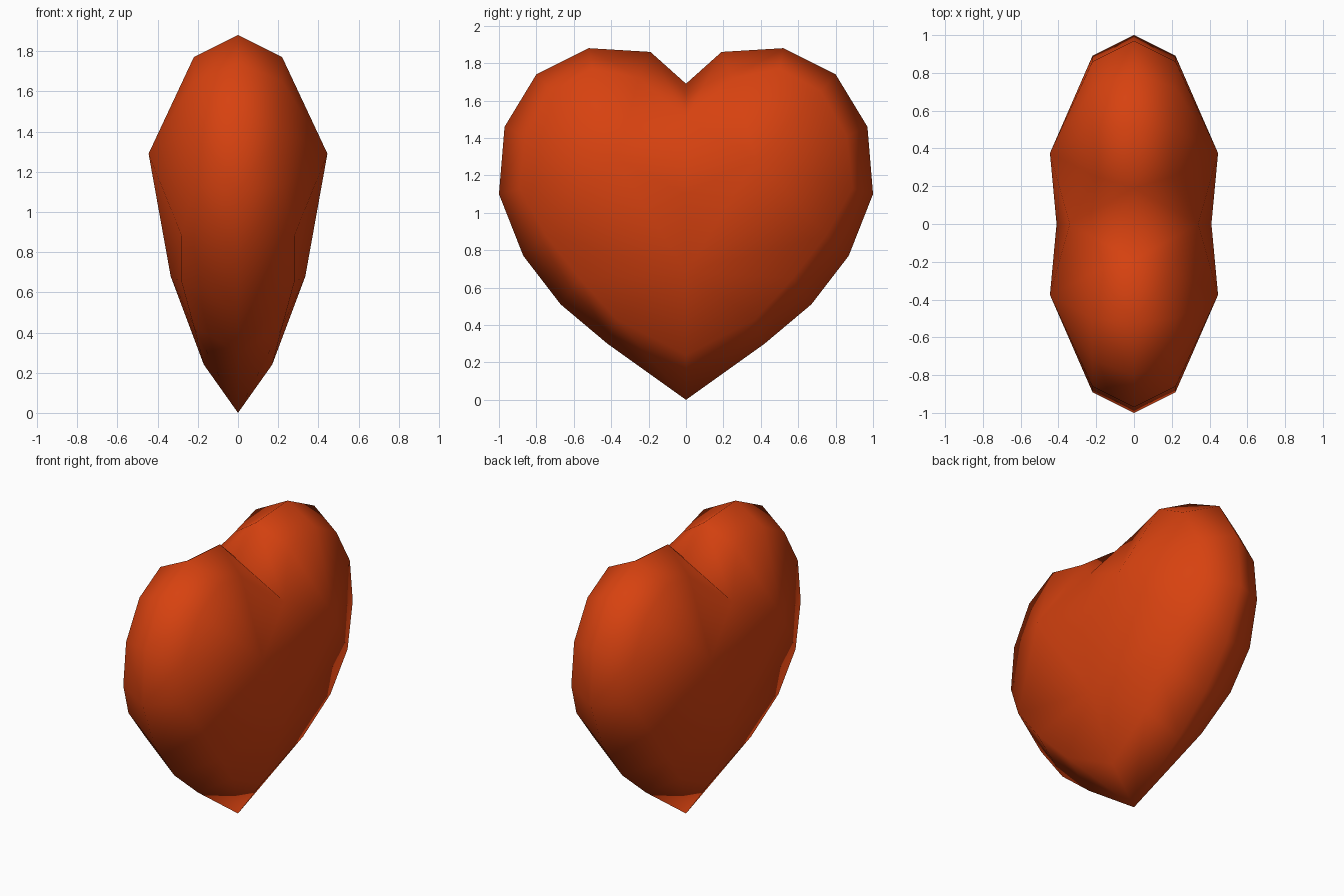
import bpy
import bmesh

cube = bpy.data.objects.get("Cube")
if cube:
    bpy.data.objects.remove(cube, do_unlink=True)

# Material
mat = bpy.data.materials.new("heart_red_orange")
mat.use_nodes = True
color = (0.68, 0.054, 0.005, 1)
mat.diffuse_color = color
mat.node_tree.nodes["Principled BSDF"].inputs["Base Color"].default_value = color

# Half outline from bottom tip to top notch (y, z), lying on x = 0
rim = [(0, 0), (.42, .30), (.67, .51), (.87, .77), (1, 1.10),
       (.97, 1.46), (.80, 1.74), (.52, 1.88), (.19, 1.86), (0, 1.69)]
# Inset bevel ring (x, y, z), matching the outline point by point
ring = [(.17, 0, .24), (.22, .37, .43), (.28, .57, .65), (.28, .75, .88), (.22, .89, 1.13),
        (.22, .86, 1.41), (.22, .72, 1.65), (.22, .50, 1.77), (.20, .25, 1.72), (.34, 0, 1.5)]
# Cheek peak and the two points of the middle line
peak, middle, belly = (.445, .375, 1.29), (.41, 0, 1.10), (.335, 0, .68)

# Faces of one quarter of the heart
outer = [(0, y, z) for y, z in rim]
faces = [(outer[i], outer[i + 1], ring[i + 1], ring[i]) for i in range(9)]
faces += [(belly, ring[i], ring[i + 1]) for i in range(3)]
faces += [(peak, ring[i], ring[i + 1]) for i in range(3, 9)]
faces += [(belly, ring[3], peak), (belly, peak, middle), (middle, peak, ring[9])]

# Mirror the quarter to all four sides and weld the seams
bm = bmesh.new()
for sx in (1, -1):
    for sy in (1, -1):
        for face in faces:
            bm.faces.new([bm.verts.new((sx * x, sy * y, z)) for x, y, z in face])
bmesh.ops.remove_doubles(bm, verts=bm.verts[:], dist=0.0005)
bmesh.ops.recalc_face_normals(bm, faces=bm.faces[:])
for face in bm.faces:
    face.smooth = True

mesh = bpy.data.meshes.new("heart")
bm.to_mesh(mesh)
bm.free()
mesh.materials.append(mat)
heart = bpy.data.objects.new("heart", mesh)
bpy.context.collection.objects.link(heart)
